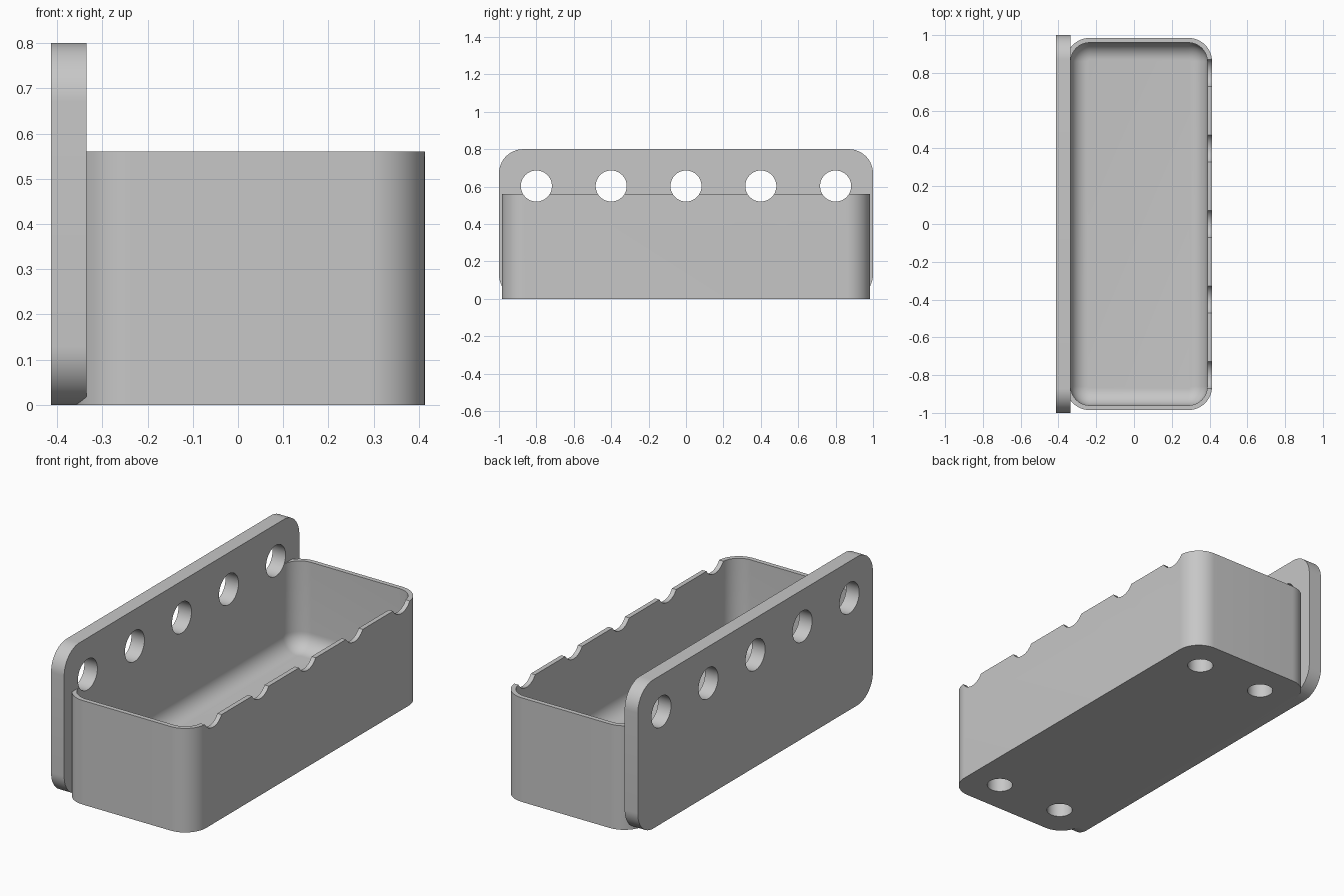
import bpy
import bmesh
from math import sin, cos, pi, radians
from mathutils import Matrix

cube = bpy.data.objects.get("Cube")
if cube:
    bpy.data.objects.remove(cube, do_unlink=True)

grey = bpy.data.materials.new("plain grey")
grey.use_nodes = True
COLOUR = (0.57, 0.57, 0.57, 1)
grey.diffuse_color = COLOUR
grey.node_tree.nodes["Principled BSDF"].inputs["Base Color"].default_value = COLOUR


def rounded_rect(x0, x1, y0, y1, r, steps=16):
    """Outline of a rectangle with round corners, anticlockwise."""
    corners = [(x1 - r, y1 - r), (x0 + r, y1 - r), (x0 + r, y0 + r), (x1 - r, y0 + r)]
    return [(cx + r * cos(a), cy + r * sin(a))
            for q, (cx, cy) in enumerate(corners)
            for a in [(q + i / steps) * pi / 2 for i in range(steps + 1)]]


def add_object(name, bm):
    bmesh.ops.recalc_face_normals(bm, faces=bm.faces)
    mesh = bpy.data.meshes.new(name)
    bm.to_mesh(mesh)
    bm.free()
    mesh.materials.append(grey)
    obj = bpy.data.objects.new(name, mesh)
    bpy.context.collection.objects.link(obj)
    return obj


def loft(name, rings):
    """Closed solid through rings of equal point count."""
    bm = bmesh.new()
    loops = [[bm.verts.new(p) for p in ring] for ring in rings]
    n = len(loops[0])
    for a, b in zip(loops, loops[1:]):
        for i in range(n):
            bm.faces.new((a[i], a[(i + 1) % n], b[(i + 1) % n], b[i]))
    bm.faces.new(loops[0])
    bm.faces.new(loops[-1])
    return add_object(name, bm)


def cylinders(name, radius, depth, places, turn=Matrix()):
    bm = bmesh.new()
    for place in places:
        bmesh.ops.create_cone(bm, cap_ends=True, segments=48, radius1=radius,
                              radius2=radius, depth=depth,
                              matrix=Matrix.Translation(place) @ turn)
    return add_object(name, bm)


def combine(target, other, operation):
    mod = target.modifiers.new(operation, 'BOOLEAN')
    mod.operation = operation
    mod.solver = 'EXACT'
    mod.object = other
    other.hide_render = True
    bpy.context.view_layer.objects.active = target
    bpy.ops.object.modifier_apply(modifier=mod.name)
    bpy.data.objects.remove(other, do_unlink=True)


# Main dimensions
BACK, FACE, FRONT = -0.413, -0.335, 0.413
TRAY_BACK, TRAY_Y, TRAY_TOP = -0.36, 0.985, 0.56
WALL, FLOOR, FILLET = 0.025, 0.09, 0.09

# Outer body of the tray
outline = rounded_rect(TRAY_BACK, FRONT, -TRAY_Y, TRAY_Y, 0.125)
tray = loft("hanging_tray", [[(x, y, z) for x, y in outline] for z in (0, TRAY_TOP)])

# Upright mounting plate
outline = rounded_rect(-1, 1, 0, 0.8, 0.13)
plate = loft("back_plate", [[(x, y, z) for y, z in outline] for x in (BACK, FACE)])
combine(tray, plate, 'UNION')

# Hollow with a filleted floor
rings = []
for i in range(13):
    a = i / 12 * pi / 2
    inset = FILLET * (1 - sin(a))
    z = FLOOR + FILLET * (1 - cos(a))
    rings.append((inset, z))
rings.append((0, 0.6))
hollow = loft("hollow_cutter", [
    [(x, y, z) for x, y in rounded_rect(FACE - 0.0002 + d, FRONT - WALL - d,
                                        -TRAY_Y + WALL + d, TRAY_Y - WALL - d, 0.1 - d)]
    for d, z in rings])
combine(tray, hollow, 'DIFFERENCE')

# Row of holes through the plate, notching the front rim
holes = cylinders("hole_cutter", 0.083, 1.2, [(0, 0.4 * i, 0.603) for i in range(-2, 3)],
                  Matrix.Rotation(pi / 2, 4, 'Y'))
combine(tray, holes, 'DIFFERENCE')

# Four blind sockets under the floor
sockets = cylinders("socket_cutter", 0.065, 0.15,
                    [(0.027 + 0.2 * sx, 0.8 * sy, 0) for sx in (-1, 1) for sy in (-1, 1)])
combine(tray, sockets, 'DIFFERENCE')

# Smooth curves, crisp edges
bpy.ops.object.select_all(action='DESELECT')
tray.select_set(True)
bpy.context.view_layer.objects.active = tray
bpy.ops.object.shade_smooth_by_angle(angle=radians(30))
